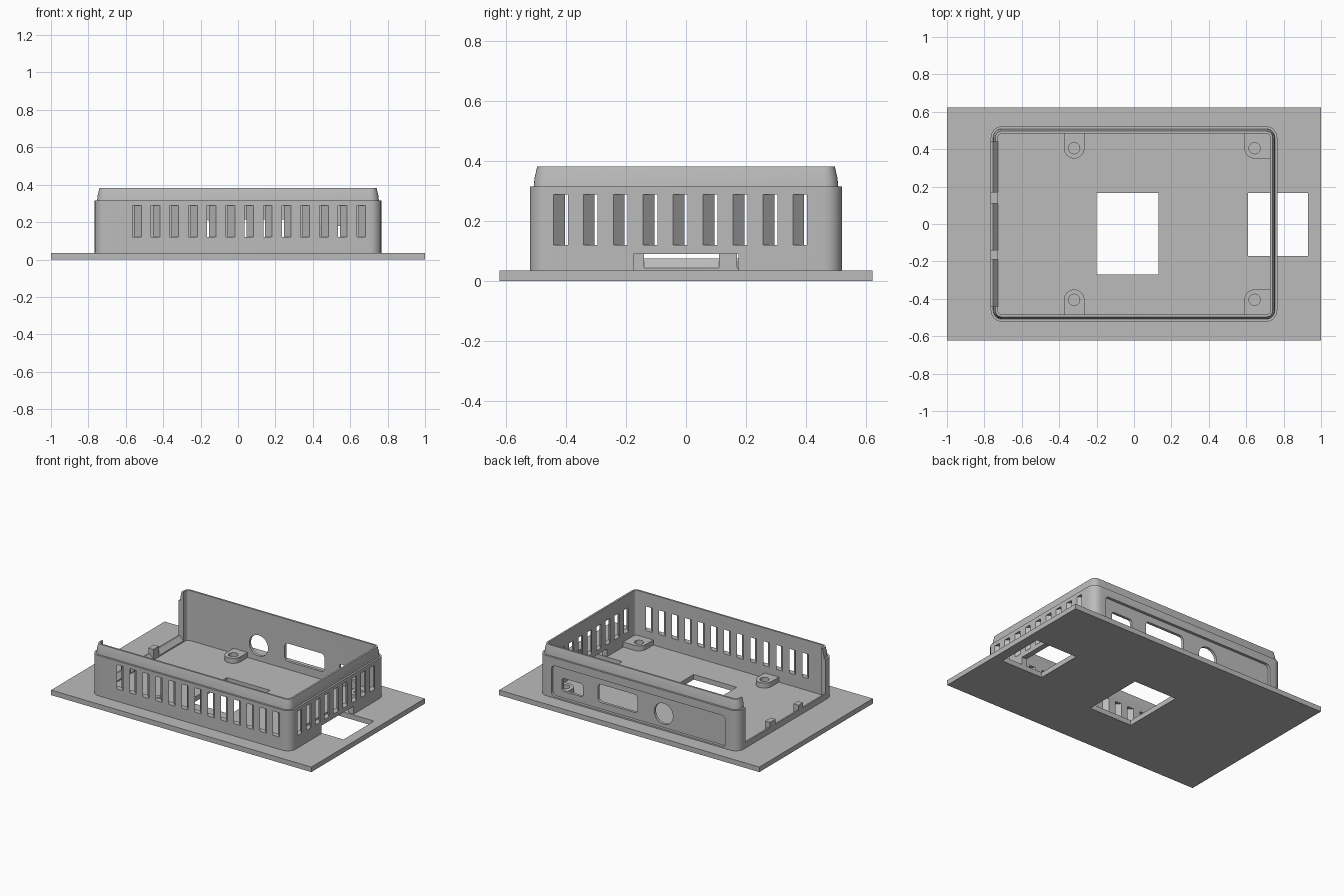
import bpy, bmesh, math
from mathutils import Vector

if "Cube" in bpy.data.objects:
    bpy.data.objects.remove(bpy.data.objects["Cube"])

grey = bpy.data.materials.new("plain grey")
grey.diffuse_color = (0.5, 0.5, 0.5, 1)
grey.use_nodes = True
grey.node_tree.nodes["Principled BSDF"].inputs["Base Color"].default_value = grey.diffuse_color


def make(name, solids, smooth=False):
    """Object from solids, each a list of matching rings; closed=True joins last ring to first."""
    bm = bmesh.new()
    for rings, closed in solids:
        vs = [[bm.verts.new(p) for p in r] for r in rings]
        n = len(vs[0])
        pairs = list(zip(vs, vs[1:])) + ([(vs[-1], vs[0])] if closed else [])
        for a, b in pairs:
            for i in range(n):
                bm.faces.new((a[i], a[(i + 1) % n], b[(i + 1) % n], b[i]))
        if not closed:
            bm.faces.new(vs[0])
            bm.faces.new(vs[-1])
    bmesh.ops.recalc_face_normals(bm, faces=bm.faces)
    me = bpy.data.meshes.new(name)
    bm.to_mesh(me)
    bm.free()
    me.materials.append(grey)
    ob = bpy.data.objects.new(name, me)
    bpy.context.collection.objects.link(ob)
    return ob


def cut(ob, solids):
    """Subtract solids from an object and bake the result."""
    cutter = make("cutter", solids)
    cutter.hide_render = True
    mod = ob.modifiers.new("cut", 'BOOLEAN')
    mod.operation, mod.solver, mod.object = 'DIFFERENCE', 'EXACT', cutter
    bpy.context.view_layer.update()
    me = bpy.data.meshes.new_from_object(ob.evaluated_get(bpy.context.evaluated_depsgraph_get()))
    ob.modifiers.clear()
    ob.data = me
    bpy.data.objects.remove(cutter)


def prism(points, axis, lo, hi):
    """Extrude a 2D outline along an axis."""
    def place(p, d):
        q = list(p)
        q.insert("xyz".index(axis), d)
        return Vector(q)
    return [[place(p, d) for p in points] for d in (lo, hi)], False


def rect(x0, x1, y0, y1, r=0.0, seg=6):
    if r == 0:
        return [(x0, y0), (x1, y0), (x1, y1), (x0, y1)]
    pts = []
    for k, (cx, cy) in enumerate([(x1 - r, y1 - r), (x0 + r, y1 - r), (x0 + r, y0 + r), (x1 - r, y0 + r)]):
        for i in range(seg + 1):
            a = math.pi / 2 * (k + i / seg)
            pts.append((cx + r * math.cos(a), cy + r * math.sin(a)))
    return pts


def circle(cx, cy, r, n=32):
    return [(cx + r * math.cos(2 * math.pi * i / n), cy + r * math.sin(2 * math.pi * i / n)) for i in range(n)]


def finish(ob):
    bpy.ops.object.select_all(action='DESELECT')
    ob.select_set(True)
    bpy.context.view_layer.objects.active = ob
    bpy.ops.object.shade_smooth_by_angle(angle=math.radians(25))


# base plate with two rectangular openings
plate = make("base_plate", [prism(rect(-1, 1, -0.623, 0.623), 'z', 0, 0.035)])
cut(plate, [prism(rect(-0.2, 0.13, -0.27, 0.165), 'z', -0.1, 0.1),
            prism(rect(0.61, 0.93, -0.17, 0.165), 'z', -0.1, 0.1)])

# enclosure wall: cross-section (inset, height) swept round a rounded rectangle
X, Y, R = 0.766, 0.522, 0.06
section = [(0, 0.03), (0, 0.315), (0.013, 0.315), (0.016, 0.345), (0.025, 0.382), (0.038, 0.382), (0.038, 0.03)]
rings = [[(x, y, z) for x, y in rect(-X + d, X - d, -Y + d, Y - d, R - d)] for d, z in section]
wall = make("enclosure_wall", [(rings, True)])

# recessed panel on the back, then connector holes
cut(wall, [prism(rect(-0.67, 0.67, 0.045, 0.26, 0.03), 'y', 0.503, 0.6)])
cut(wall, [prism(circle(-0.18, 0.14, 0.072), 'y', 0.4, 0.6),
           prism(rect(0.02, 0.325, 0.09, 0.215, 0.025), 'y', 0.4, 0.6),
           prism(rect(0.44, 0.6, 0.09, 0.18, 0.015), 'y', 0.4, 0.6)])

# slanted vent slots: front and right walls
Z0, Z1, W = 0.12, 0.288, 0.048
slots = []
for i in range(13):
    x = -0.565 + 0.1 * i
    a, b = -Y - 0.03, -Y + 0.065
    slots.append(prism([(x + 0.03, a), (x + W + 0.03, a), (x + W - 0.065, b), (x - 0.065, b)], 'z', Z0, Z1))
cut(wall, slots)
slots = []
for i in range(9):
    y = -0.443 + 0.1 * i
    a, b = X + 0.03, X - 0.065
    slots.append(prism([(a, y - 0.03), (a, y + W - 0.03), (b, y + W + 0.065), (b, y + 0.065)], 'z', Z0, Z1))
# card notch under the right wall
slots.append(prism(rect(0.7, 0.8, -0.175, 0.175), 'z', 0, 0.09))
cut(wall, slots)

# open left side with three sloped port sills
cut(wall, [prism(rect(-0.85, -0.69, -0.44, 0.44), 'z', 0.11, 0.5)])
sill = [(-0.85, 0.075), (-0.755, 0.075), (-0.727, 0.042), (-0.69, 0.042), (-0.69, 0.2), (-0.85, 0.2)]
cut(wall, [([[(x, y, z) for x, z in sill] for y in (lo, hi)], False)
           for lo, hi in ((-0.44, -0.19), (-0.14, 0.11), (0.17, 0.44))])
finish(wall)

# screw bosses growing out of the walls
for side, label in ((1, "back"), (-1, "front")):
    cy, wy, r = 0.405, 0.49, 0.055
    arc = [(math.cos(math.pi + math.pi * i / 16), math.sin(math.pi + math.pi * i / 16)) for i in range(17)]
    mid = [(-0.32 + r * c, cy + r * s) for c, s in arc] + [(-0.265, wy), (-0.375, wy)]
    corner = [(0.645 + r * c, cy + r * s) for c, s in arc[:9]] + [(0.732, cy - r), (0.732, wy), (0.59, wy)]
    for name, cx, outline in (("middle", -0.32, mid), ("corner", 0.645, corner)):
        boss = make(f"{label}_{name}_screw_boss", [prism([(x, side * y) for x, y in outline], 'z', 0.03, 0.07)])
        cut(boss, [prism(circle(cx, side * cy, 0.03, 24), 'z', 0.037, 0.2)])
        finish(boss)
